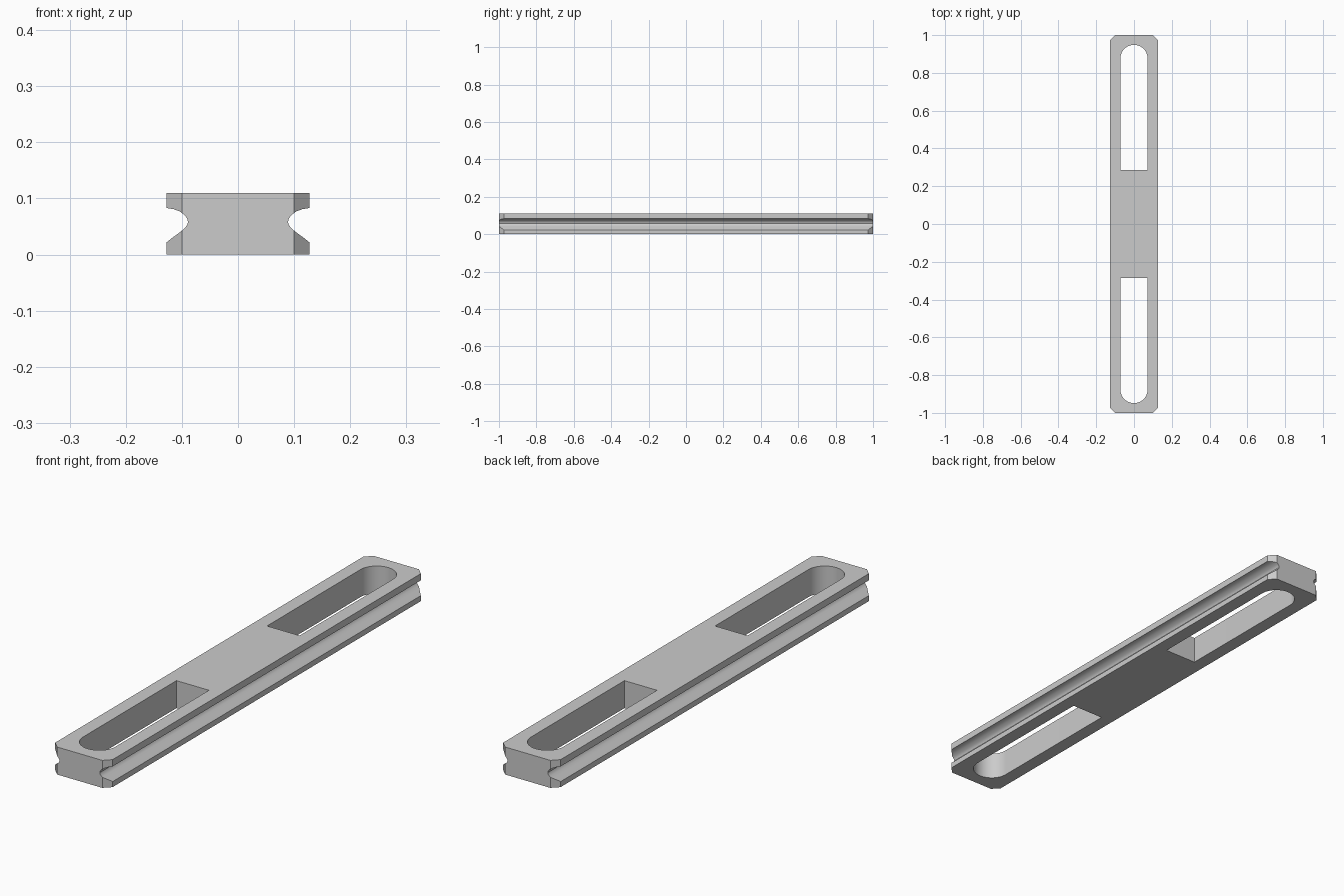
import bpy, bmesh, math
from mathutils import Vector

cube = bpy.data.objects.get("Cube")
if cube:
    bpy.data.objects.remove(cube, do_unlink=True)

HALF_W, HEIGHT, CHAMFER = 0.127, 0.11, 0.027
SLOT_R, SLOT_IN, SLOT_OUT = 0.072, 0.286, 0.948

grey = bpy.data.materials.new("light grey")
grey.use_nodes = True
colour = (0.6, 0.6, 0.6, 1)
grey.diffuse_color = colour
grey.node_tree.nodes["Principled BSDF"].inputs["Base Color"].default_value = colour


def prism(name, outline, direction):
    """Extrude a closed outline along a direction into a solid object."""
    bm = bmesh.new()
    face = bm.faces.new([bm.verts.new(p) for p in outline])
    new = bmesh.ops.extrude_face_region(bm, geom=[face])["geom"]
    moved = [v for v in new if isinstance(v, bmesh.types.BMVert)]
    bmesh.ops.translate(bm, verts=moved, vec=direction)
    bmesh.ops.recalc_face_normals(bm, faces=bm.faces)
    mesh = bpy.data.meshes.new(name)
    bm.to_mesh(mesh)
    bm.free()
    mesh.materials.append(grey)
    obj = bpy.data.objects.new(name, mesh)
    bpy.context.collection.objects.link(obj)
    return obj


# Cross-section: flat top and bottom, with a lopsided groove down each side
groove = [(HALF_W, 0.022), (0.117, 0.030), (0.106, 0.038), (0.097, 0.045),
          (0.091, 0.052), (0.089, 0.058), (0.091, 0.065), (0.096, 0.071),
          (0.104, 0.077), (0.115, 0.081), (HALF_W, 0.083)]
right = [(HALF_W, 0)] + groove + [(HALF_W, HEIGHT)]
section = right + [(-x, z) for x, z in reversed(right)]
bar = prism("slotted_bar", [(x, -1, z) for x, z in section], (0, 2, 0))

# Bevelled vertical corners at both ends
bm = bmesh.new()
bm.from_mesh(bar.data)
for sx in (-1, 1):
    for sy in (-1, 1):
        cut = bmesh.ops.bisect_plane(
            bm, geom=bm.verts[:] + bm.edges[:] + bm.faces[:], dist=1e-6,
            plane_co=(sx * HALF_W, sy * (1 - CHAMFER), 0),
            plane_no=Vector((sx, sy, 0)), clear_outer=True)
        rim = [e for e in cut["geom_cut"] if isinstance(e, bmesh.types.BMEdge)]
        bmesh.ops.holes_fill(bm, edges=rim, sides=0)
bmesh.ops.recalc_face_normals(bm, faces=bm.faces)
bm.to_mesh(bar.data)
bm.free()

# Two through slots: square at the inner end, round at the outer end
bpy.context.view_layer.objects.active = bar
bar.select_set(True)
STEPS = 32
for side in (-1, 1):
    arc = [(SLOT_R * math.cos(math.pi * i / STEPS),
            SLOT_OUT - SLOT_R + SLOT_R * math.sin(math.pi * i / STEPS))
           for i in range(STEPS + 1)]
    outline = [(SLOT_R, SLOT_IN)] + arc + [(-SLOT_R, SLOT_IN)]
    cutter = prism("slot_cutter", [(x, side * y, -0.1) for x, y in outline], (0, 0, 0.4))
    cutter.hide_render = True
    mod = bar.modifiers.new("slot", 'BOOLEAN')
    mod.operation = 'DIFFERENCE'
    mod.solver = 'EXACT'
    mod.object = cutter
    bpy.ops.object.modifier_apply(modifier=mod.name)
    bpy.data.objects.remove(cutter, do_unlink=True)

bpy.ops.object.shade_smooth_by_angle(angle=math.radians(25))
